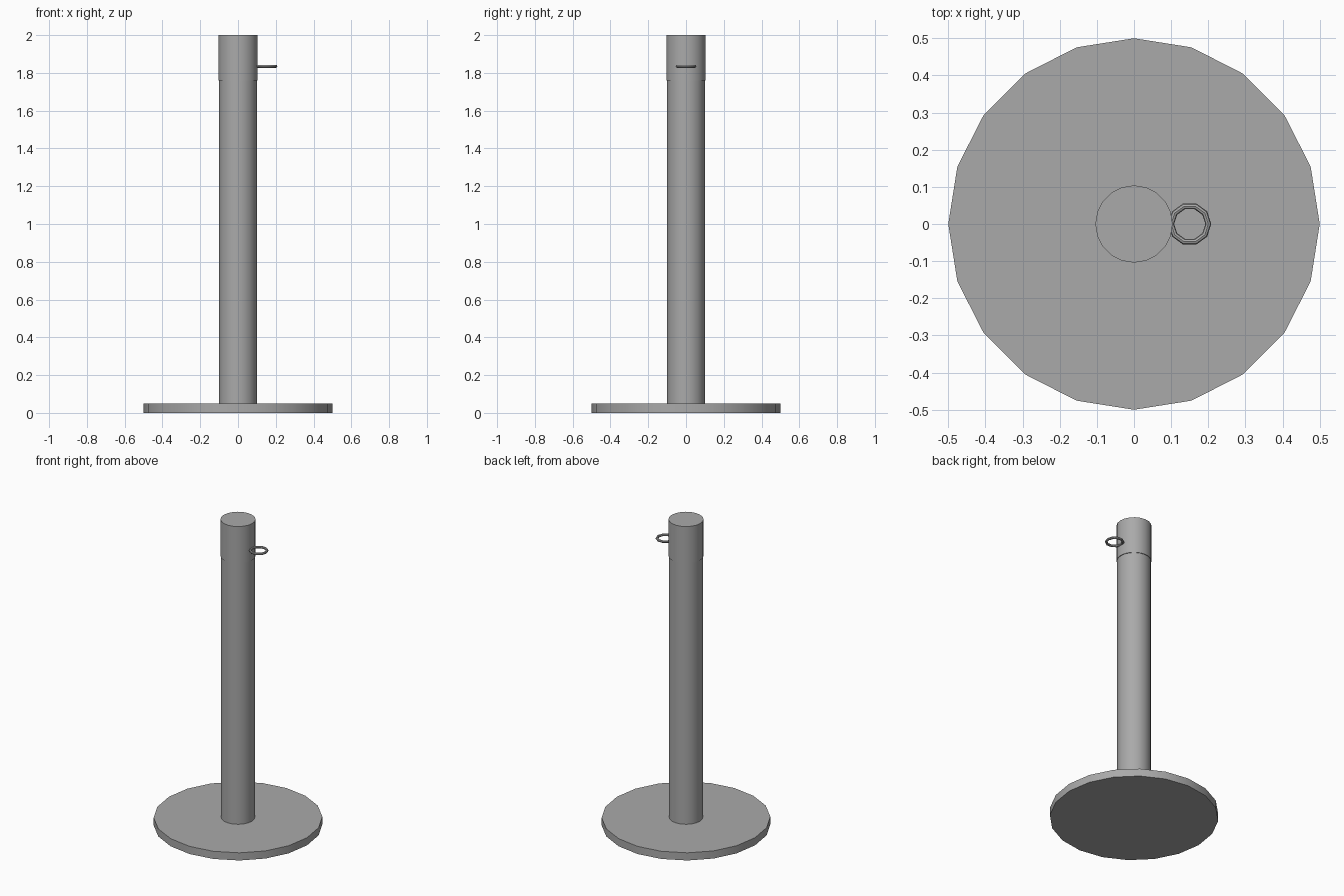
import bpy
import math

cube = bpy.data.objects.get("Cube")
if cube:
    bpy.data.objects.remove(cube, do_unlink=True)

# Single metal colour
GREY = (0.4, 0.4, 0.4, 1.0)
metal = bpy.data.materials.new("grey metal")
metal.use_nodes = True
metal.diffuse_color = GREY
metal.node_tree.nodes["Principled BSDF"].inputs["Base Color"].default_value = GREY


def finish(name):
    obj = bpy.context.object
    obj.name = name
    obj.data.materials.append(metal)
    bpy.ops.object.shade_smooth_by_angle(angle=math.radians(40))
    return obj


def disc(name, radius, bottom, top, sides=20):
    bpy.ops.mesh.primitive_cylinder_add(
        vertices=sides, radius=radius, depth=top - bottom,
        location=(0, 0, (bottom + top) / 2))
    return finish(name)


# Floor plate, post and top collar
disc("base_plate", 0.5, 0, 0.05)
disc("post", 0.1, 0.05, 1.77)
disc("top_collar", 0.104, 1.76, 2)

# Rope ring on the left side of the collar
bpy.ops.mesh.primitive_torus_add(
    major_segments=10, minor_segments=8, major_radius=0.05,
    minor_radius=0.008, location=(0.15, 0, 1.835))
finish("rope_ring")
